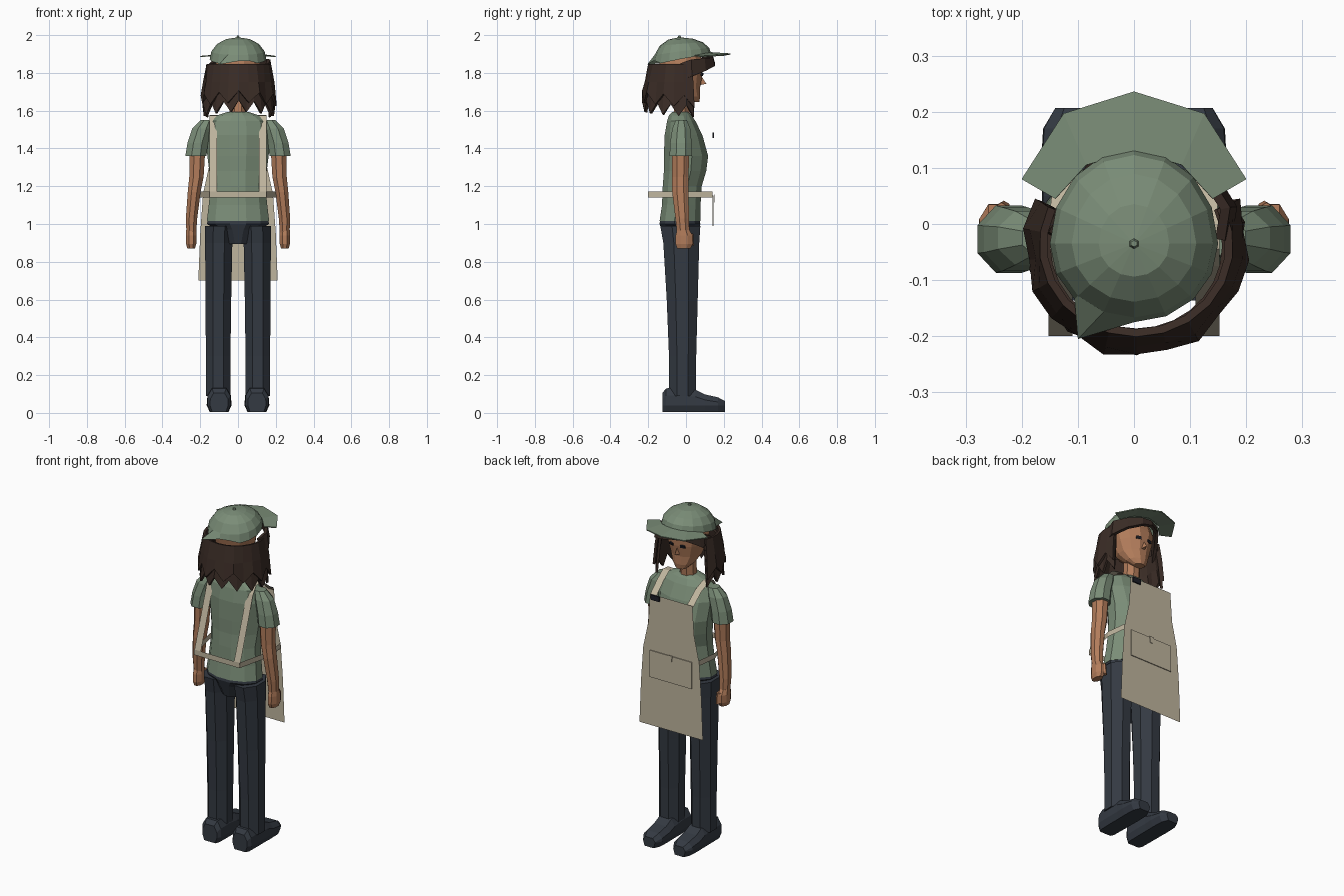
import bpy, bmesh, math
from mathutils import Vector


def mat(name, r, g, b):
    m = bpy.data.materials.new(name)
    m.diffuse_color = (r, g, b, 1)
    return m


GREEN = mat("sage_green", 0.195, 0.265, 0.185)
SKIN = mat("skin", 0.45, 0.205, 0.105)
HAIR = mat("dark_brown", 0.042, 0.025, 0.019)
NAVY = mat("dark_slate", 0.034, 0.042, 0.055)
CANVAS = mat("canvas", 0.52, 0.46, 0.34)
INK = mat("ink", 0.012, 0.013, 0.02)


def make(name, verts, faces, m, thick=0):
    me = bpy.data.meshes.new(name)
    me.from_pydata([tuple(v) for v in verts], [], faces)
    bm = bmesh.new()
    bm.from_mesh(me)
    bmesh.ops.recalc_face_normals(bm, faces=bm.faces)
    bm.to_mesh(me)
    bm.free()
    me.materials.append(m)
    ob = bpy.data.objects.new(name, me)
    bpy.context.collection.objects.link(ob)
    if thick:
        s = ob.modifiers.new("thickness", 'SOLIDIFY')
        s.thickness, s.offset = thick, 0
    return ob


def grid(name, rows, m, closed=False, caps=False, thick=0):
    """Skin rows of points with quads."""
    n = len(rows[0])
    faces = []
    for r in range(len(rows) - 1):
        for i in range(n if closed else n - 1):
            j = (i + 1) % n
            faces.append((r * n + i, r * n + j, (r + 1) * n + j, (r + 1) * n + i))
    if caps:
        faces += [tuple(range(n)), tuple(range((len(rows) - 1) * n, len(rows) * n))]
    return make(name, [p for row in rows for p in row], faces, m, thick)


def loft(name, sections, m, n=8):
    """Horizontal rings: centre x, centre y, z, half width, half depth."""
    k = 1 / math.cos(math.pi / n)
    rows = []
    for cx, cy, z, rx, ry in sections:
        ang = [2 * math.pi * (i + 0.5) / n for i in range(n)]
        rows.append([(cx + k * rx * math.cos(a), cy + k * ry * math.sin(a), z) for a in ang])
    return grid(name, rows, m, closed=True, caps=True)


def ribbon(name, path, m, width_axis, w):
    d = Vector(width_axis) * w / 2
    return grid(name, [[Vector(p) - d, Vector(p) + d] for p in path], m)


# Shirt, hips, neck
loft("shirt", [(0, -.032, 1.015, .165, .108), (0, -.025, 1.10, .155, .102),
               (0, -.02, 1.20, .145, .103), (0, -.005, 1.28, .152, .112),
               (0, 0, 1.36, .162, .117), (0, -.013, 1.47, .172, .1),
               (0, -.025, 1.545, .158, .075), (0, -.03, 1.575, .11, .06),
               (0, -.03, 1.592, .06, .045)], GREEN, 12)
loft("hips", [(0, -.03, .895, .06, .075), (0, -.03, .97, .11, .1),
              (0, -.032, 1.0, .165, .108), (0, -.032, 1.02, .16, .105)], NAVY, 12)
loft("neck", [(0, -.025, 1.56, .045, .042), (0, -.015, 1.72, .043, .042)], SKIN)

# Head
loft("head", [(0, .045, 1.645, .03, .025), (0, .02, 1.675, .06, .055),
              (0, -.01, 1.725, .085, .085), (0, -.02, 1.79, .105, .107),
              (0, -.025, 1.85, .118, .115), (0, -.03, 1.91, .105, .1)], SKIN, 12)
make("nose", [(-.014, .07, 1.735), (.014, .07, 1.735), (0, .108, 1.742), (0, .08, 1.785)],
     [(0, 1, 2), (0, 2, 3), (1, 3, 2), (0, 3, 1)], SKIN)

for s, side in ((-1, "left"), (1, "right")):
    # Eyes
    make(side + "_eye", [(s * x, y, z) for x, y, z in
                         ((.022, .086, 1.785), (.052, .079, 1.785), (.05, .084, 1.8), (.024, .09, 1.8))],
         [(0, 1, 2, 3)], INK, .008)
    # Legs
    loft(side + "_leg", [(s * .105, -.018, .09, .065, .072), (s * .105, -.018, .3, .065, .072),
                         (s * .104, -.02, .6, .068, .082), (s * .102, -.025, .9, .072, .095),
                         (s * .1, -.03, .99, .074, .106)], NAVY)
    # Shoes: chamfered cross-sections from heel to toe
    rows = []
    for y, w, h in ((-.125, .048, .105), (-.105, .062, .13), (-.02, .064, .135), (.05, .064, .122),
                    (.1, .066, .098), (.17, .062, .082), (.207, .04, .062)):
        prof = ((-.75, .005), (.75, .005), (1, .04), (.97, h * .7), (.6, h), (-.6, h), (-.97, h * .7), (-1, .04))
        rows.append([(s * .1 + w * a, y, z) for a, z in prof])
    grid(side + "_shoe", rows, NAVY, closed=True, caps=True)
    # Sleeves and arms
    loft(side + "_sleeve", [(s * .223, -.027, 1.36, .056, .06), (s * .213, -.027, 1.43, .054, .057),
                            (s * .19, -.025, 1.505, .052, .048), (s * .165, -.025, 1.55, .034, .03)], GREEN)
    loft(side + "_arm", [(s * .247, -.015, .955, .026, .033), (s * .246, -.02, 1.03, .03, .036),
                         (s * .232, -.03, 1.17, .034, .043), (s * .22, -.03, 1.25, .038, .043),
                         (s * .215, -.028, 1.4, .042, .046)], SKIN)
    loft(side + "_hand", [(s * .248, -.012, .87, .02, .035), (s * .248, -.01, .895, .027, .046),
                          (s * .248, -.01, .94, .028, .045), (s * .248, -.015, .968, .026, .033)], SKIN)
    loft(side + "_thumb", [(s * .232, .03, .885, .01, .01), (s * .236, .022, .95, .013, .014)], SKIN, 6)
    # Shoulder strap, from waist band over the shoulder to the bib
    ribbon(side + "_strap", [(s * .131, -.2, 1.15), (s * .131, -.075, 1.53), (s * .131, -.045, 1.575),
                             (s * .131, .0, 1.578), (s * .125, .06, 1.545), (s * .122, .14, 1.475)],
           CANVAS, (1, 0, 0), .042)

# Waist band
ribbon("waist_band", [(-.185, .14, 1.155), (-.2, .02, 1.155), (-.15, -.2, 1.155), (.15, -.2, 1.155),
                      (.2, .02, 1.155), (.185, .14, 1.155)], CANVAS, (0, 0, 1), .032)

# Apron with pocket and clip
grid("apron", [[(-w, .14, z), (w, .14, z)] for z, w in
               ((1.485, .14), (1.31, .152), (1.16, .185), (.95, .2), (.7, .21))], CANVAS)
make("pocket", [(-.14, .144, .99), (.14, .144, .99), (.14, .144, 1.15), (-.14, .144, 1.15)],
     [(0, 1, 2, 3)], CANVAS, .005)
make("pocket_tab", [(-.008, .149, 1.115), (.008, .149, 1.115), (.014, .149, 1.155), (-.014, .149, 1.155)],
     [(0, 1, 2, 3)], CANVAS, .004)
make("clip", [(.075, .145, 1.455), (.13, .145, 1.455), (.13, .145, 1.485), (.075, .145, 1.485)],
     [(0, 1, 2, 3)], INK, .008)

# Cap crown: tilted rim, raised at the back, one pulled-down corner
N = 16
rows = []
for lift, rad in ((0, 1), (.36, .94), (.7, .74), (.92, .42), (1, .03)):
    row = []
    for i in range(N):
        a = 2 * math.pi * i / N
        x, y = .15 * math.cos(a), -.035 + (.168 if a < math.pi else .14) * math.sin(a)
        rim = 1.872 + .03 * math.sin(a)
        if lift == 0 and i == 11:
            x, y, rim = -.1, -.205, 1.845
        elif lift == 0 and i in (12, 13):
            rim += .02
        row.append((x * rad, -.035 + (y + .035) * rad, rim + (1.988 - rim) * lift))
    rows.append(row)
grid("cap_crown", rows, GREEN, closed=True)
loft("cap_button", [(0, -.035, 1.984, .009, .009), (0, -.035, 1.997, .005, .005)], GREEN, 6)

# Cap brim
outer = [(-.2, .08, 1.887), (-.125, .197, 1.893), (0, .236, 1.9), (.125, .197, 1.893), (.2, .08, 1.887)]
inner = [(-.14, .045, 1.89), (-.085, .105, 1.902), (0, .13, 1.907), (.085, .105, 1.902), (.14, .045, 1.89)]
grid("cap_brim", [inner, outer], GREEN, thick=.006)


# Hair: two jagged tiers wrapping the sides and back
def hair_tier(name, levels, zig, grow, steps):
    rows = []
    for k, (z, rx, ry) in enumerate(levels):
        row = []
        for i in range(steps + 1):
            t = i / steps
            a = math.radians(-205 + 230 * t)
            wob = 1 + .035 * math.sin(i * 2.3) * (k > 0)
            zz = z
            if k == len(levels) - 1:
                zz += (zig if i % 2 else -zig) - .03 * abs(2 * t - 1)
            row.append((rx * wob * math.cos(a) + .004, -.038 + ry * wob * math.sin(a), zz))
        rows.append(row)
    grid(name, rows, HAIR, thick=grow)


hair_tier("hair_upper", [(1.845, .166, .156), (1.75, .18, .176), (1.675, .192, .19)], .03, .014, 14)
hair_tier("hair_lower", [(1.80, .16, .155), (1.7, .172, .172), (1.625, .185, .183)], .03, .014, 18)

# Swept fringe under the brim, knotting at one side
sweep = [(.165, -.03, 1.765, 1.85), (.175, .03, 1.78, 1.87), (.13, .1, 1.81, 1.875), (.06, .145, 1.835, 1.88),
         (0, .145, 1.85, 1.885), (-.07, .11, 1.845, 1.885), (-.12, .04, 1.80, 1.875), (-.155, -.02, 1.75, 1.85)]
grid("fringe", [[(x, y, lo), (x * .93, y * .93, hi)] for x, y, lo, hi in sweep], HAIR, thick=.018)
